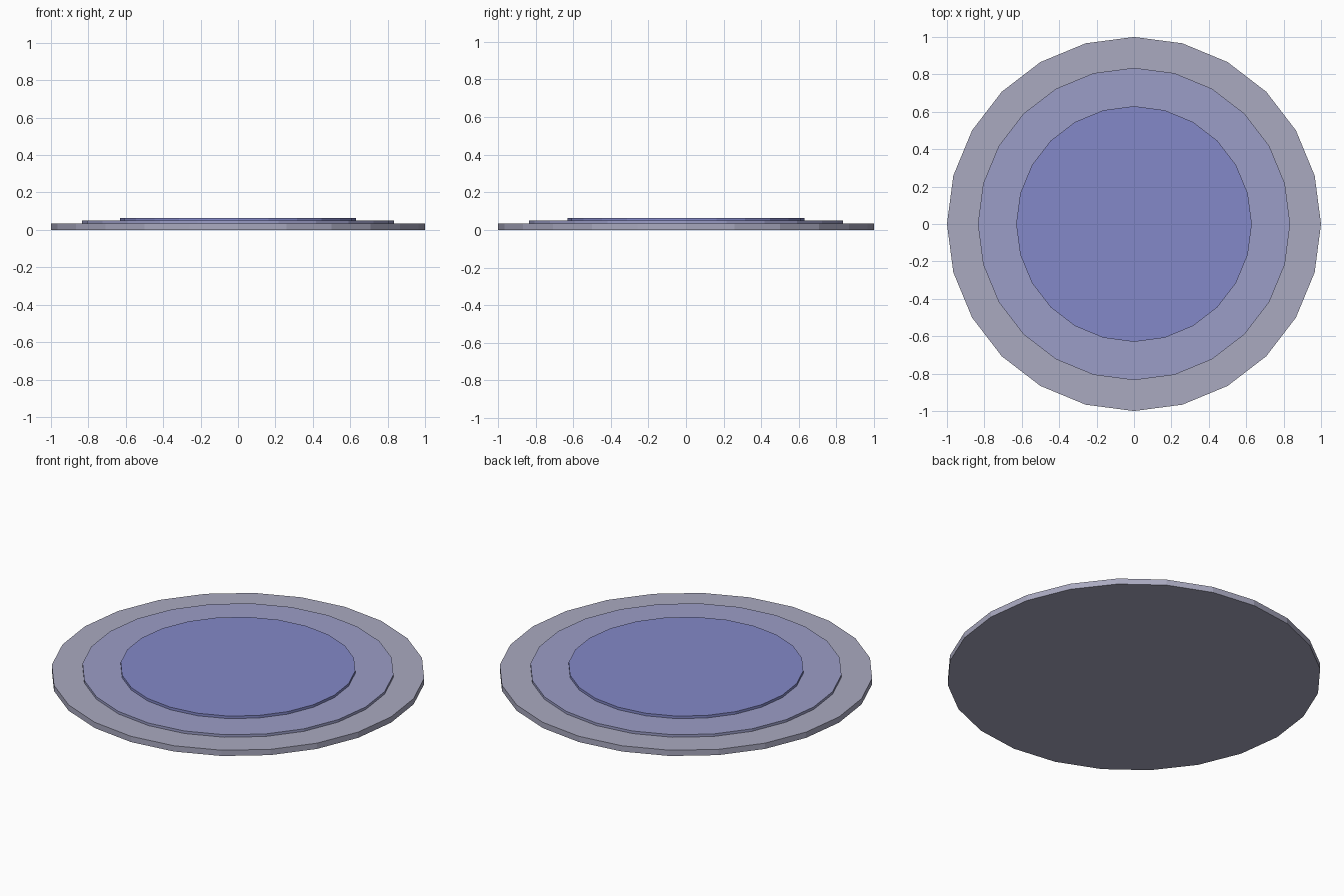
import bpy

if "Cube" in bpy.data.objects:
    bpy.data.objects.remove(bpy.data.objects["Cube"])


def disc(name, radius, bottom, top, color):
    # low 24-sided disc
    bpy.ops.mesh.primitive_cylinder_add(vertices=24, radius=radius, depth=top - bottom,
                                        location=(0, 0, (top + bottom) / 2))
    ob = bpy.context.object
    ob.name = name
    mat = bpy.data.materials.new(name + "_colour")
    mat.diffuse_color = (*color, 1)
    mat.use_nodes = True
    mat.node_tree.nodes["Principled BSDF"].inputs["Base Color"].default_value = mat.diffuse_color
    ob.data.materials.append(mat)
    return ob


# stacked discs, widest at the bottom
disc("base_disc", 1.0, 0.0, 0.034, (0.40, 0.40, 0.53))
disc("middle_disc", 0.835, 0.034, 0.049, (0.33, 0.34, 0.57))
disc("top_disc", 0.63, 0.049, 0.064, (0.23, 0.25, 0.58))
